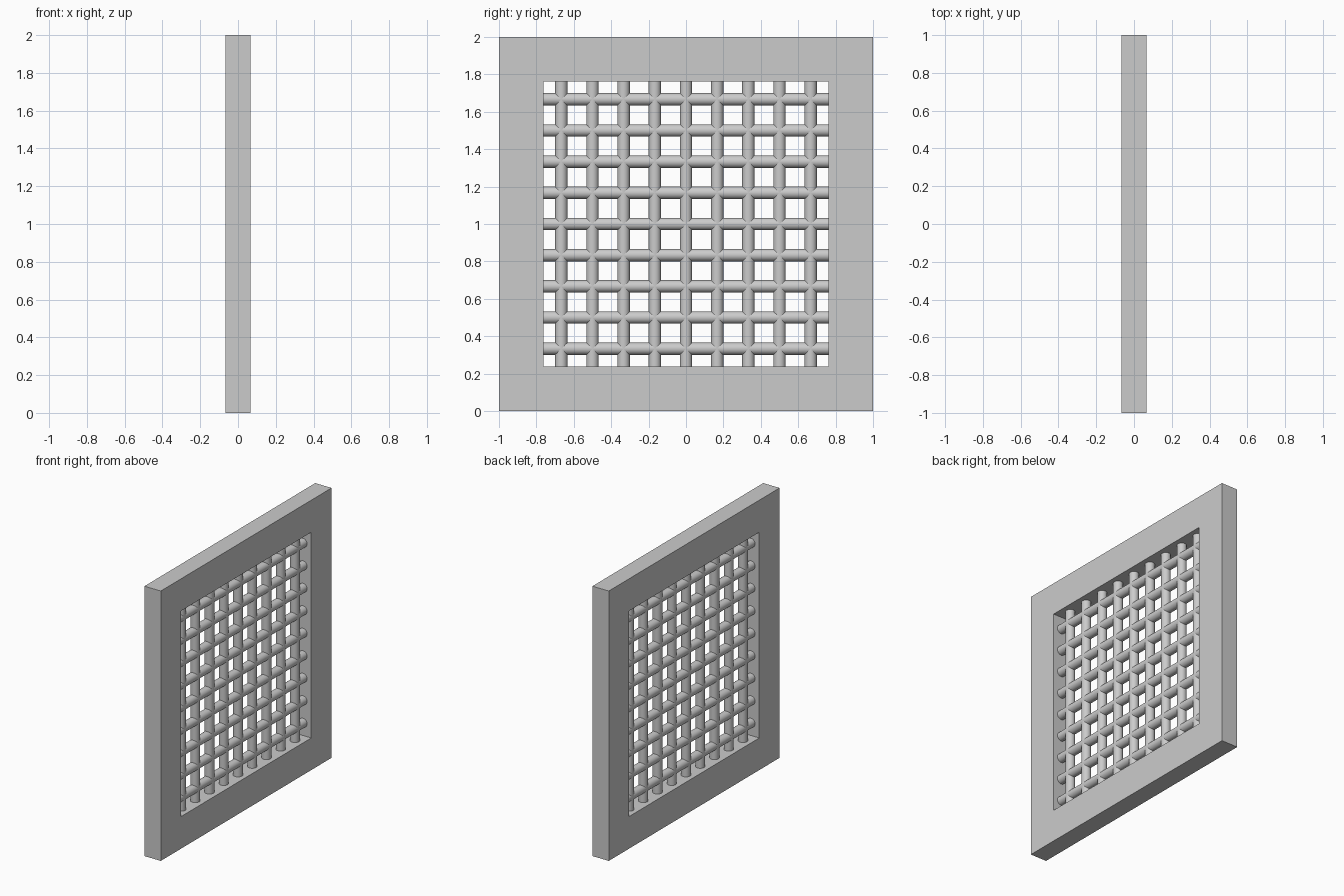
import bpy, bmesh, math

if "Cube" in bpy.data.objects:
    bpy.data.objects.remove(bpy.data.objects["Cube"])

HALF, INNER, DEPTH = 1.0, 0.762, 0.067   # frame outer/inner half size, half thickness
BAR_R, PITCH, COUNT = 0.033, 1 / 6, 9

# Mitred square frame: a rectangular section swept round four corners
bm = bmesh.new()
section = [(HALF, -DEPTH), (HALF, DEPTH), (INNER, DEPTH), (INNER, -DEPTH)]
corners = [(-1, -1), (1, -1), (1, 1), (-1, 1)]
rings = [[bm.verts.new((x, sy * s, 1 + sz * s)) for s, x in section] for sy, sz in corners]
for i in range(4):
    a, b = rings[i], rings[(i + 1) % 4]
    for j in range(4):
        k = (j + 1) % 4
        bm.faces.new((a[j], b[j], b[k], a[k]))
bmesh.ops.recalc_face_normals(bm, faces=bm.faces)
mesh = bpy.data.meshes.new("frame")
bm.to_mesh(mesh)
bm.free()
bpy.context.collection.objects.link(bpy.data.objects.new("frame", mesh))


def bar(name, location, rotation):
    """Round bar whose ends sit just inside the frame."""
    bpy.ops.mesh.primitive_cylinder_add(vertices=24, radius=BAR_R, depth=2 * INNER + 0.04,
                                        location=location, rotation=rotation)
    bpy.context.object.name = name
    bpy.ops.object.shade_smooth_by_angle(angle=math.radians(40))


# Lattice of crossing bars
for i in range(COUNT):
    offset = (i - (COUNT - 1) / 2) * PITCH
    bar(f"vertical_bar_{i + 1}", (0, offset, 1), (0, 0, 0))
    bar(f"horizontal_bar_{i + 1}", (0, 0, 1 + offset), (math.pi / 2, 0, 0))
